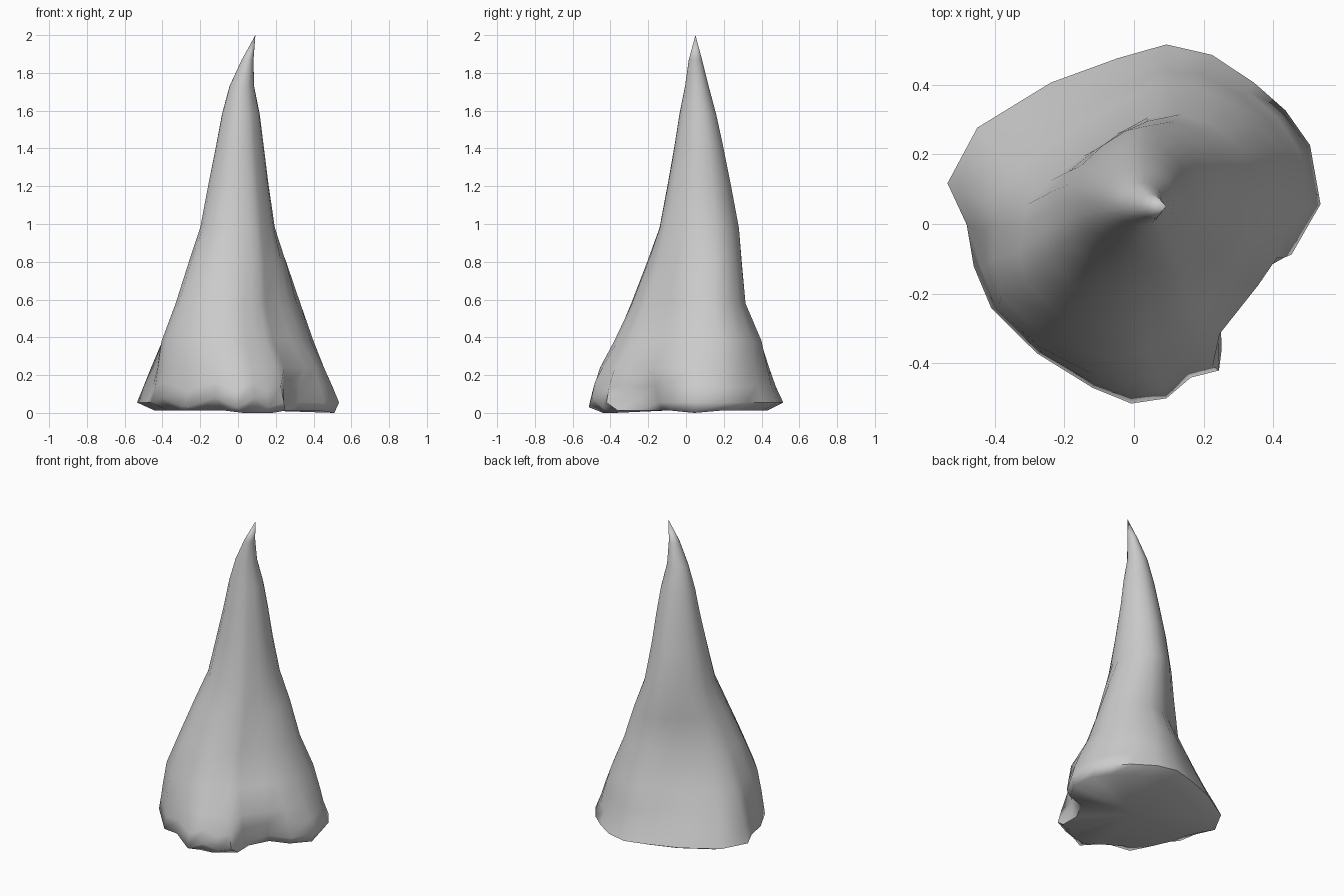
import bpy, bmesh, math

if "Cube" in bpy.data.objects:
    bpy.data.objects.remove(bpy.data.objects["Cube"])

# Footprint of the spire, counter-clockwise, as seen from above
FOOT = [(.53, .06), (.50, .23), (.43, .33), (.34, .41), (.22, .49), (.09, .52),
        (-.05, .48), (-.24, .41), (-.45, .28), (-.535, .12), (-.48, 0), (-.46, -.12),
        (-.41, -.24), (-.28, -.37), (-.12, -.47), (-.01, -.515), (.09, -.50),
        (.16, -.44), (.24, -.42), (.27, -.32), (.375, -.165), (.47, -.09)]
# How far each recess point is pulled in near the ground
RECESS = {19: .93, 20: .90, 21: .97}

# Height, xmin, xmax, ymin, ymax, blend towards a round section, recess strength
# (negative overhangs), stretch of the +x+y, -x-y, +x-y and -x+y corners
RINGS = [(.015, -.44, .51, -.44, .43, 0, 1.8, (0, 0, 0, 0)),
         (.055, -.535, .535, -.515, .515, 0, 1.6, (0, 0, 0, 0)),
         (.14, -.50, .50, -.495, .475, .05, .9, (.03, .02, 0, 0)),
         (.24, -.46, .455, -.455, .44, .12, -1, (.10, .06, 0, -.05)),
         (.38, -.405, .40, -.38, .40, .3, -.4, (.21, .13, -.05, -.13)),
         (.58, -.33, .33, -.29, .315, .5, 0, (.28, .18, -.08, -.18)),
         (.80, -.26, .255, -.205, .295, .6, 0, (.17, .18, -.02, -.17)),
         (.98, -.20, .195, -.14, .28, .7, 0, (.05, .12, .06, -.13)),
         (1.22, -.155, .16, -.095, .235, .8, 0, (.02, .07, .02, -.09)),
         (1.42, -.115, .135, -.06, .195, .85, 0, (.04, .05, -.02, -.07)),
         (1.58, -.085, .115, -.035, .16, .9, 0, (.04, .04, -.02, -.05)),
         (1.73, -.045, .085, -.005, .12, 1, 0, (0, 0, 0, 0)),
         (1.87, .02, .082, .015, .085, 1, 0, (0, 0, 0, 0))]


def section(bm, z, x0, x1, y0, y1, blend, recess, corners):
    """One ring of the loft fitted to the given extents."""
    pts = []
    for i, (x, y) in enumerate(FOOT):
        a = math.atan2(y, x)
        c = (0 if y > 0 else 2) if x > 0 else (3 if y > 0 else 1)
        k = 1 + corners[c] * abs(math.sin(2 * a))
        k *= 1 - recess * (1 - RECESS.get(i, 1))
        u = (x / .535 * (1 - blend) + math.cos(a) * blend) * k
        v = (y / .518 * (1 - blend) + math.sin(a) * blend) * k
        pts.append((u, v))
    us, vs = [p[0] for p in pts], [p[1] for p in pts]

    def fit(t, lo, hi, a, b):
        return a + (t - lo) / (hi - lo) * (b - a)

    ring = []
    for i, (u, v) in enumerate(pts):
        # front lobe touches the ground, the other edges lift slightly
        dz = -.012 if z < .03 and i in (0, 15, 16, 17) else 0
        # the rim is wrinkled along the front
        if .03 < z < .2 and 11 < i < 18:
            dz = .025 * (-1) ** i
        ring.append(bm.verts.new((fit(u, min(us), max(us), x0, x1),
                                  fit(v, min(vs), max(vs), y0, y1), z + dz)))
    return ring


# Tapering rock spire lofted through the rings
bm = bmesh.new()
rings = [section(bm, *r) for r in RINGS]
n = len(FOOT)
for a, b in zip(rings, rings[1:]):
    for i in range(n):
        j = (i + 1) % n
        bm.faces.new((a[i], a[j], b[j], b[i]))

# Hooked tip and underside
tip = bm.verts.new((.092, .05, 2))
base = bm.verts.new((0, 0, .02))
for i in range(n):
    j = (i + 1) % n
    bm.faces.new((rings[-1][i], rings[-1][j], tip))
    bm.faces.new((rings[0][j], rings[0][i], base))
bmesh.ops.recalc_face_normals(bm, faces=bm.faces)
low = min(v.co.z for v in bm.verts)
bmesh.ops.translate(bm, verts=[v for v in bm.verts if v.co.z < .025], vec=(0, 0, -low))

mesh = bpy.data.meshes.new("rock_spire")
bm.to_mesh(mesh)
bm.free()
spire = bpy.data.objects.new("rock_spire", mesh)
bpy.context.collection.objects.link(spire)
bpy.context.view_layer.objects.active = spire
spire.select_set(True)
bpy.ops.object.shade_smooth_by_angle(angle=math.radians(70))
